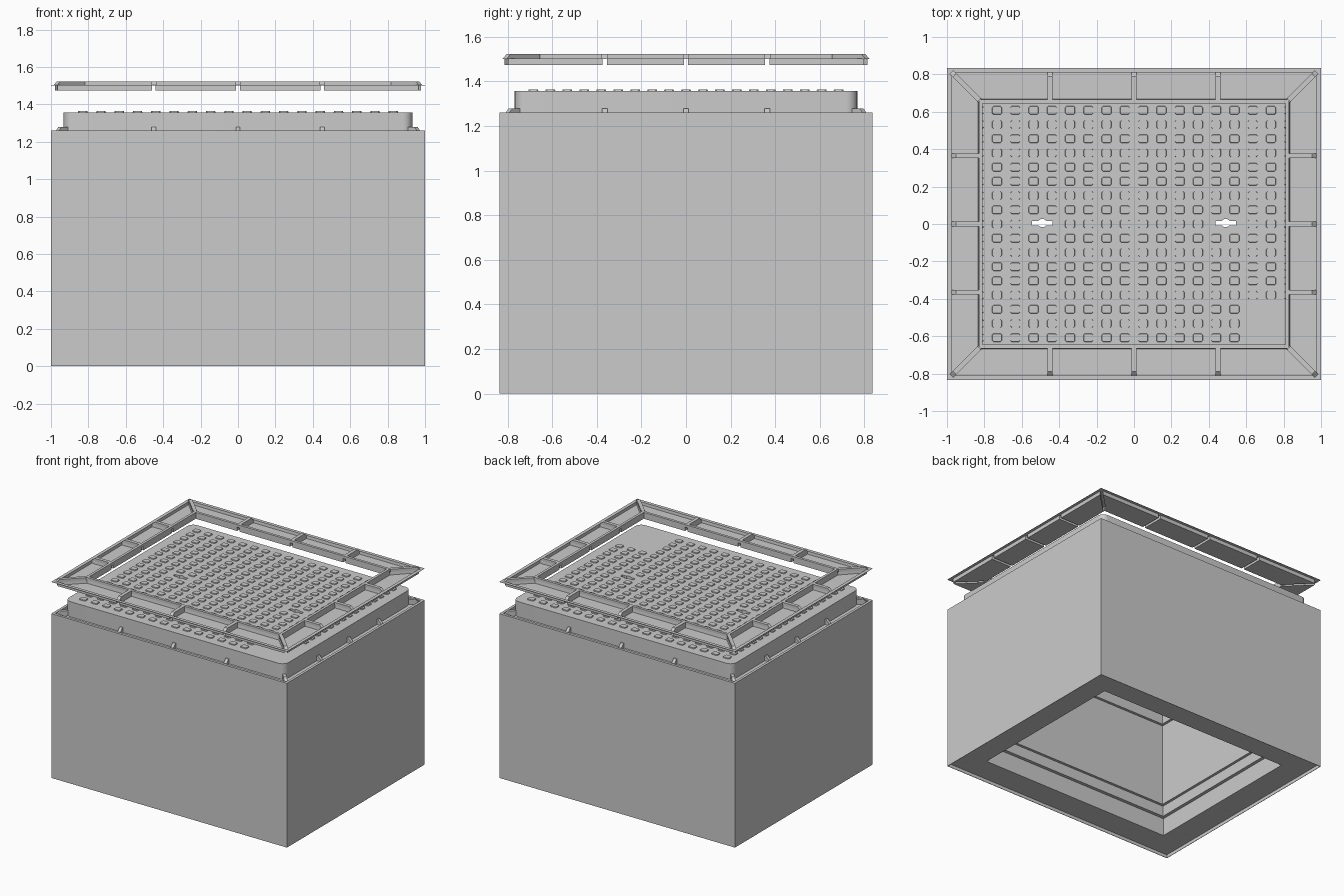
import bpy, bmesh, math
from mathutils import Vector

if "Cube" in bpy.data.objects:
    bpy.data.objects.remove(bpy.data.objects["Cube"])

X, Y = 1.0, 0.835          # half sizes of the chamber
BREAKS_X = (-0.45, 0.0, 0.45)
BREAKS_Y = (-0.365, 0.0, 0.365)


def finish(bm, name):
    bmesh.ops.recalc_face_normals(bm, faces=bm.faces)
    me = bpy.data.meshes.new(name)
    bm.to_mesh(me)
    bm.free()
    ob = bpy.data.objects.new(name, me)
    bpy.context.collection.objects.link(ob)
    return ob


def prism(bm, outline, z0, z1, taper=1.0):
    """Extruded convex outline; returns the top face."""
    n = len(outline)
    c = sum((Vector(p) for p in outline), Vector((0, 0))) / n
    lo = [bm.verts.new((p[0], p[1], z0)) for p in outline]
    hi = [bm.verts.new((*(c + (Vector(p) - c) * taper), z1)) for p in outline]
    bm.faces.new(lo)
    top = bm.faces.new(hi)
    for i in range(n):
        j = (i + 1) % n
        bm.faces.new((lo[i], lo[j], hi[j], hi[i]))
    return top


def rect_sweep(bm, profile):
    """Closed profile of (inset, z) swept around the chamber rectangle."""
    rings = [[bm.verts.new((sx * (X - d), sy * (Y - d), z))
              for sx, sy in ((-1, -1), (1, -1), (1, 1), (-1, 1))] for d, z in profile]
    for a, b in zip(rings, rings[1:] + rings[:1]):
        for i in range(4):
            j = (i + 1) % 4
            bm.faces.new((a[i], a[j], b[j], b[i]))


def rib(bm, a, b, z0, z1, width, slope):
    """Bar from a to b with a sloped outer end."""
    a, b = Vector(a), Vector(b)
    d = (b - a).normalized()
    s = Vector((-d.y, d.x)) * width / 2
    side = [(a, z0), (b, z0), (b - d * slope, z1), (a, z1)]
    l, r = [[bm.verts.new((*(p + k * s), z)) for p, z in side] for k in (1, -1)]
    bm.faces.new(l)
    bm.faces.new(r)
    for i in range(4):
        j = (i + 1) % 4
        bm.faces.new((l[i], l[j], r[j], r[i]))


def all_ribs(bm, d_in, d_out, z0, z1, width, slope):
    """Ribs across all four sides and the four corners."""
    for s in (-1, 1):
        for x in BREAKS_X:
            rib(bm, (x, s * (Y - d_in)), (x, s * (Y - d_out)), z0, z1, width, slope)
        for y in BREAKS_Y:
            rib(bm, (s * (X - d_in), y), (s * (X - d_out), y), z0, z1, width, slope)
        for t in (-1, 1):
            rib(bm, (s * (X - d_in), t * (Y - d_in)),
                (s * (X - d_out), t * (Y - d_out)), z0, z1, width, slope)


# Hollow chamber: bottom lip, outer wall, top rim, seat, stepped inner wall
bm = bmesh.new()
rect_sweep(bm, [(0, 0), (0, 1.26), (0.02, 1.26), (0.02, 1.24), (0.26, 1.24),
                (0.26, 0.87), (0.24, 0.87), (0.24, 0.24), (0.22, 0.24),
                (0.22, 0.16), (0.195, 0.16), (0.195, 0.025), (0.003, 0.025), (0.003, 0)])
finish(bm, "chamber")

# Short locating ribs around the cover
bm = bmesh.new()
all_ribs(bm, 0.09, 0.02, 1.238, 1.279, 0.024, 0.04)
finish(bm, "seat_ribs")

# Cover with rounded corners
bm = bmesh.new()
outline, r = [], 0.05
for k, (sx, sy) in enumerate(((1, 1), (-1, 1), (-1, -1), (1, -1))):
    for i in range(7):
        a = math.pi / 2 * (k + i / 6)
        outline.append((sx * (0.932 - r) + r * math.cos(a), sy * (0.768 - r) + r * math.sin(a)))
prism(bm, outline, 1.24, 1.357)
cover = finish(bm, "cover")

# Keyholes cut through the cover: a slot with a round centre
for x in (-0.49, 0.49):
    for round_part in (True, False):
        bm = bmesh.new()
        if round_part:
            pts = [(x + 0.024 * math.cos(i * math.pi / 8),
                    0.005 + 0.022 * math.sin(i * math.pi / 8)) for i in range(16)]
        else:
            pts = [(x - 0.055, -0.007), (x + 0.055, -0.007),
                   (x + 0.055, 0.017), (x - 0.055, 0.017)]
        prism(bm, pts, 1.1, 1.5)
        cutter = finish(bm, "keyhole_cutter")
        cutter.hide_render = True
        mod = cover.modifiers.new("keyhole", 'BOOLEAN')
        mod.object, mod.operation, mod.solver = cutter, 'DIFFERENCE', 'EXACT'
        bpy.context.view_layer.objects.active = cover
        bpy.ops.object.modifier_apply(modifier=mod.name)
        bpy.data.objects.remove(cutter)
bpy.ops.object.select_all(action='DESELECT')
cover.select_set(True)
bpy.ops.object.shade_smooth_by_angle(angle=math.radians(30))

# Anti-slip studs, leaving a blank corner patch and room for the keyholes
bm = bmesh.new()
hx, hy, c = 0.027, 0.023, 0.007
COLS, ROWS = 18, 19
for i in range(COLS):
    for j in range(ROWS):
        x, y = -0.83 + i * 1.66 / (COLS - 1), -0.684 + j * 1.368 / (ROWS - 1)
        if x > 0.62 and y < -0.42:
            continue
        if abs(abs(x) - 0.49) < 0.085 and abs(y) < 0.045:
            continue
        pts = [(x + u, y + v) for u, v in
               ((hx, c - hy), (hx, hy - c), (hx - c, hy), (c - hx, hy),
                (-hx, hy - c), (-hx, c - hy), (c - hx, -hy), (hx - c, -hy))]
        prism(bm, pts, 1.353, 1.364, 0.9)
finish(bm, "cover_studs")

# Raised frame: sixteen shallow trays separated by slots
Z0, ZM, Z1 = 1.473, 1.502, 1.522
D_IN, D_OUT, G = 0.17, 0.022, 0.010
bm = bmesh.new()
for half, depth, breaks, horizontal in ((X, Y, BREAKS_X, True), (Y, X, BREAKS_Y, False)):
    inner = [-(half - D_IN), *breaks, half - D_IN]
    outer = [-(half - D_OUT), *breaks, half - D_OUT]
    for s in (-1, 1):
        for k in range(4):
            g0 = G * (1.4 if k == 0 else 1)
            g1 = G * (1.4 if k == 3 else 1)
            pts = [(inner[k] + g0, s * (depth - D_IN)), (inner[k + 1] - g1, s * (depth - D_IN)),
                   (outer[k + 1] - g1, s * (depth - D_OUT)), (outer[k] + g0, s * (depth - D_OUT))]
            if not horizontal:
                pts = [(b, a) for a, b in pts]
            top = prism(bm, pts, Z0, ZM)
            bm.normal_update()
            bmesh.ops.inset_region(bm, faces=[top], thickness=0.004)
            for v in top.verts:
                v.co.z = Z0 + 0.006
finish(bm, "frame_trays")

# Thin flat flange around the outside of the raised frame
bm = bmesh.new()
rect_sweep(bm, [(0, ZM), (0, ZM + 0.0015), (D_OUT + 0.004, ZM + 0.0015), (D_OUT + 0.004, ZM)])
finish(bm, "frame_flange")

# Inner wall of the raised frame
bm = bmesh.new()
rect_sweep(bm, [(0.17, ZM), (0.17, Z1), (0.19, Z1), (0.19, ZM)])
for half, depth, breaks, horizontal in ((X, Y, BREAKS_X, True), (Y, X, BREAKS_Y, False)):
    edges = [-(half - 0.18), *breaks, half - 0.18]
    for s in (-1, 1):
        for a, b in zip(edges, edges[1:]):
            pts = [(a + G, s * (depth - 0.17)), (b - G, s * (depth - 0.17)),
                   (b - G, s * (depth - 0.19)), (a + G, s * (depth - 0.19))]
            prism(bm, pts if horizontal else [(q, p) for p, q in pts], Z0, ZM)
finish(bm, "frame_inner_wall")

# Caps bridging the slots between trays
bm = bmesh.new()
all_ribs(bm, 0.172, D_OUT, ZM - 0.001, Z1, 0.026, 0.025)
finish(bm, "frame_ribs")
